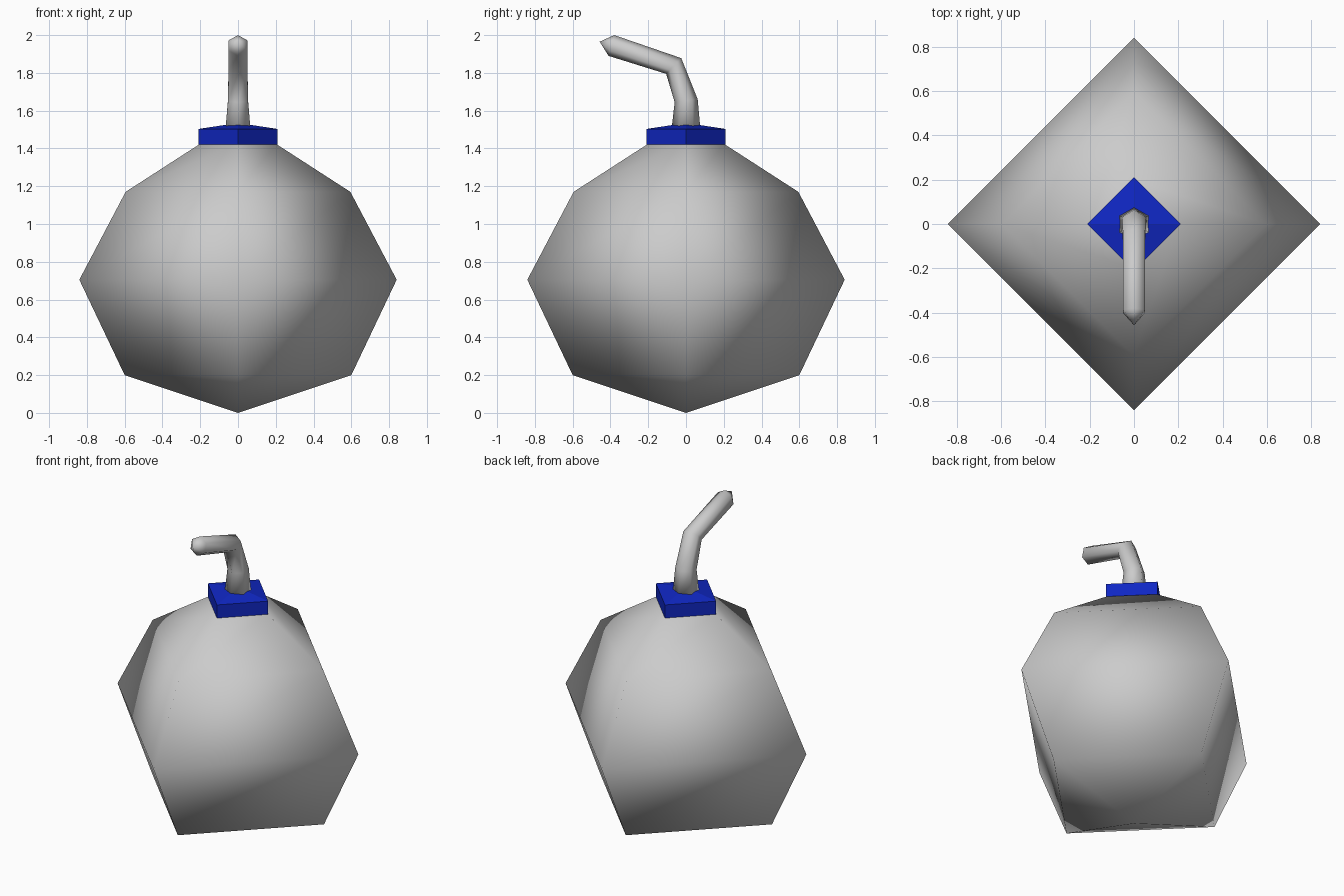
import bpy, math
from mathutils import Vector

if "Cube" in bpy.data.objects:
    bpy.data.objects.remove(bpy.data.objects["Cube"])


def loft(name, rings, smooth=True):
    """Skin a list of rings; a one-point ring is a pole."""
    verts, idx, faces = [], [], []
    for r in rings:
        idx.append(list(range(len(verts), len(verts) + len(r))))
        verts += r
    for a, b in zip(idx, idx[1:]):
        n = max(len(a), len(b))
        for i in range(n):
            j = (i + 1) % n
            f = [a[i % len(a)], a[j % len(a)], b[j % len(b)], b[i % len(b)]]
            faces.append(list(dict.fromkeys(f)))
    me = bpy.data.meshes.new(name)
    me.from_pydata(verts, [], faces)
    me.update()
    ob = bpy.data.objects.new(name, me)
    bpy.context.collection.objects.link(ob)
    for p in me.polygons:
        p.use_smooth = smooth
    return ob


def diamond(r, z):
    if r == 0:
        return [Vector((0, 0, z))]
    return [Vector((r * math.cos(k * math.pi / 2), r * math.sin(k * math.pi / 2), z))
            for k in range(4)]


def hexagon(a, b):
    """Hexagonal ring whose opposite corners are a and b in the y-z plane."""
    a, b = Vector((0, *a)), Vector((0, *b))
    c, h = (a + b) / 2, (b - a) / 2
    side = Vector((-h.length, 0, 0))
    return [c + h * math.cos(t) + side * math.sin(t)
            for t in (k * math.pi / 3 for k in range(6))]


# four-sided round body
loft("body", [diamond(r, z) for r, z in
              [(0, 0), (0.6, 0.2), (0.84, 0.705), (0.595, 1.17), (0.2, 1.425), (0, 1.43)]])

# blue collar
collar = loft("collar", [diamond(r, z) for r, z in
                         [(0, 1.42), (0.21, 1.42), (0.21, 1.503), (0, 1.535)]], smooth=False)
blue = bpy.data.materials.new("blue")
blue.diffuse_color = (0.005, 0.02, 0.55, 1)
blue.use_nodes = True
blue.node_tree.nodes["Principled BSDF"].inputs["Base Color"].default_value = blue.diffuse_color
collar.data.materials.append(blue)

# bent fuse
loft("fuse", [[Vector((0, 0, 1.5))],
              hexagon((-0.075, 1.515), (0.075, 1.515)),
              hexagon((-0.06, 1.645), (0.062, 1.66)),
              hexagon((-0.105, 1.795), (-0.025, 1.878)),
              hexagon((-0.41, 1.89), (-0.38, 2.0)),
              [Vector((0, -0.457, 1.965))]])
